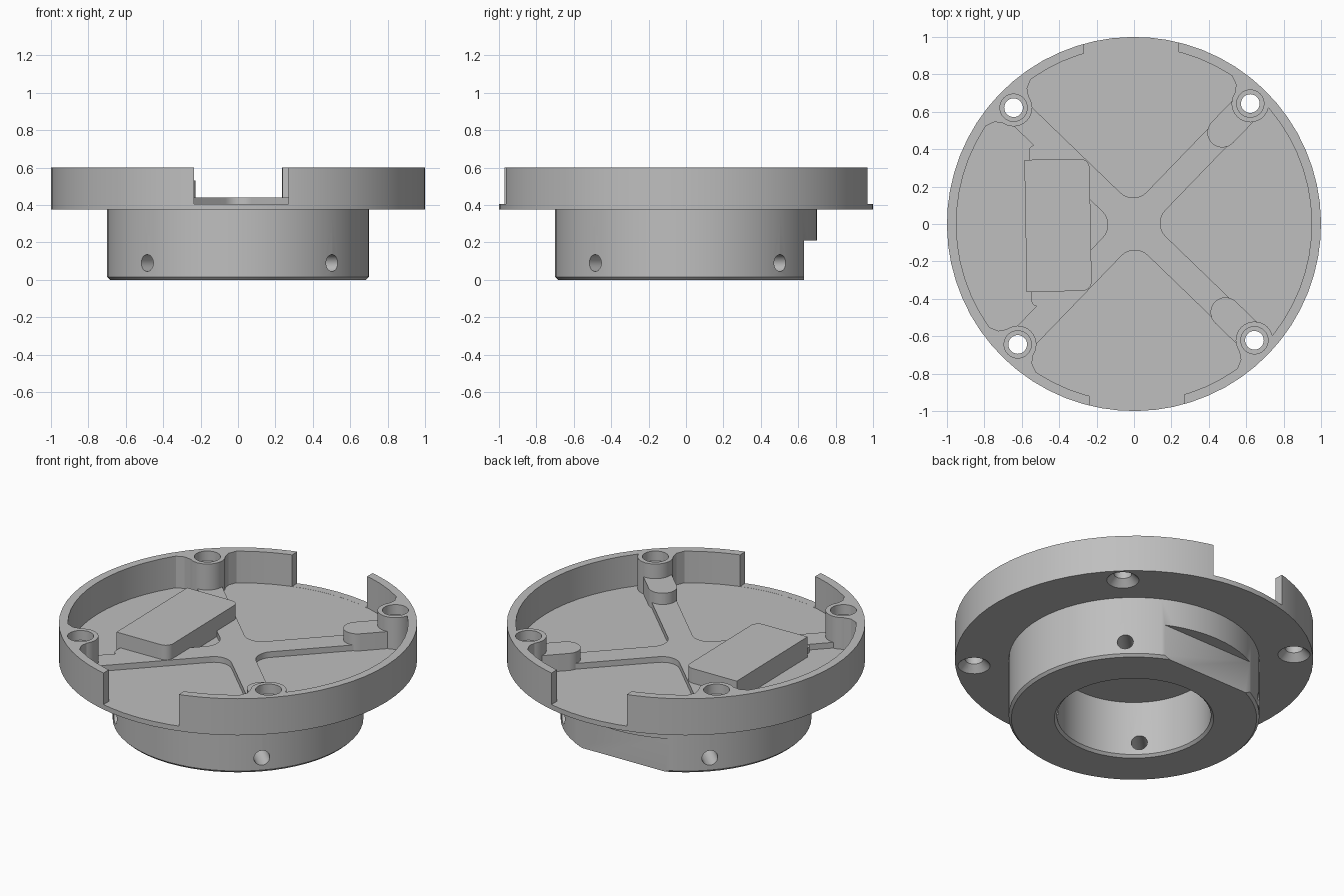
import bpy, bmesh, math
from mathutils import Matrix, Vector

cube = bpy.data.objects.get("Cube")
if cube:
    bpy.data.objects.remove(cube)

GREY = (0.52, 0.52, 0.52, 1)
grey = bpy.data.materials.new("plain grey")
grey.use_nodes = True
grey.diffuse_color = GREY
grey.node_tree.nodes["Principled BSDF"].inputs["Base Color"].default_value = GREY

DIAGONALS = [math.radians(a) for a in (45, 135, 225, 315)]
BOSS_R = 0.895
FLOOR, CROSS_TOP, TOP = 0.405, 0.44, 0.6


def finish(name, bm, matrix=Matrix()):
    bmesh.ops.recalc_face_normals(bm, faces=bm.faces)
    mesh = bpy.data.meshes.new(name)
    bm.to_mesh(mesh)
    bm.free()
    mesh.transform(matrix)
    mesh.materials.append(grey)
    obj = bpy.data.objects.new(name, mesh)
    bpy.context.collection.objects.link(obj)
    return obj


def lathe(name, profile, steps, matrix=Matrix()):
    bm = bmesh.new()
    verts = [bm.verts.new((r, 0, z)) for r, z in profile]
    edges = [bm.edges.new(pair) for pair in zip(verts, verts[1:])]
    bmesh.ops.spin(bm, geom=verts + edges, axis=(0, 0, 1), cent=(0, 0, 0),
                   angle=math.tau, steps=steps, use_duplicate=False)
    bmesh.ops.remove_doubles(bm, verts=bm.verts, dist=1e-5)
    return finish(name, bm, matrix)


def prism(name, outline, z0, z1, matrix=Matrix()):
    bm = bmesh.new()
    face = bm.faces.new([bm.verts.new((x, y, z0)) for x, y in outline])
    new = bmesh.ops.extrude_face_region(bm, geom=[face])["geom"]
    bmesh.ops.translate(bm, vec=(0, 0, z1 - z0),
                        verts=[v for v in new if isinstance(v, bmesh.types.BMVert)])
    return finish(name, bm, matrix)


def rounded(corners, steps=8):
    """Outline from (x, y, radius) corners, each replaced by an arc."""
    out = []
    for i, (x, y, r) in enumerate(corners):
        p = Vector((x, y))
        if r == 0:
            out.append(p)
            continue
        a = (Vector(corners[i - 1][:2]) - p).normalized()
        b = (Vector(corners[(i + 1) % len(corners)][:2]) - p).normalized()
        half = a.angle(b) / 2
        centre = p + (a + b).normalized() * (r / math.sin(half))
        start = p + a * (r / math.tan(half)) - centre
        end = p + b * (r / math.tan(half)) - centre
        turn = math.atan2(start.x * end.y - start.y * end.x, start.dot(end))
        for k in range(steps + 1):
            out.append(centre + Matrix.Rotation(turn * k / steps, 2) @ start)
    return out


def box(x0, x1, y0, y1):
    return [(x0, y0), (x1, y0), (x1, y1), (x0, y1)]


def spin(angle):
    return Matrix.Rotation(angle, 4, 'Z')


parts = []

# Hub, flange and rim in one turned body
body = lathe("flanged_hub", [
    (0, 0.35), (0.43, 0.35), (0.43, 0.015), (0.445, 0), (0.685, 0), (0.7, 0.015),
    (0.7, 0.375), (1, 0.375), (1, TOP), (0.95, TOP), (0.95, FLOOR), (0, FLOOR)], 64)
parts.append(body)

# Raised cross with rounded inner corners
arm_corners = []
for a in DIAGONALS:
    for side in (-0.07, 0.07):
        p = Matrix.Rotation(a, 2) @ Vector((0.85, side))
        arm_corners.append((p.x, p.y, 0))
    inner = Matrix.Rotation(a + math.pi / 4, 2) @ Vector((0.099, 0))
    arm_corners.append((inner.x, inner.y, 0.1))
parts.append(prism("floor_cross", rounded(arm_corners), 0.39, CROSS_TOP))

# Rectangular pad and its low footing
parts.append(prism("pad_footing", rounded([
    (-0.555, -0.43, 0.03), (-0.4, -0.43, 0), (-0.25, -0.3, 0),
    (-0.25, 0.3, 0), (-0.4, 0.43, 0), (-0.555, 0.43, 0.03)]), 0.39, CROSS_TOP - 0.0005))
parts.append(prism("raised_pad", rounded([
    (-0.58, -0.353, 0), (-0.232, -0.353, 0.05),
    (-0.232, 0.353, 0.05), (-0.58, 0.353, 0)]), 0.39, 0.53))

# Screw bosses, the webs joining them to the rim, and the two right-hand tabs
cutters = []
for i, a in enumerate(DIAGONALS):
    at_boss = spin(a) @ Matrix.Translation((BOSS_R, 0, 0))
    parts.append(lathe(f"screw_boss_{i + 1}", [
        (0, 0.39), (0.1, 0.39), (0.1, TOP), (0, TOP)], 32, at_boss))

    web = [(0.88, 0.1), (0.915, 0.125), (0.945, 0.2), (0.97, 0.2)]
    stub = [(0.9, 0.08), (0.97, 0.08)]
    upper = stub if i == 3 else web
    lower = stub if i == 0 else web
    outline = upper + [(x, -y) for x, y in reversed(lower)]
    parts.append(prism(f"boss_web_{i + 1}", outline, 0.39, TOP, spin(a)))

    if i in (0, 3):
        tab = rounded([(0.6, -0.08, 0.0799), (0.85, -0.08, 0),
                       (0.85, 0.08, 0), (0.6, 0.08, 0.0799)])
        parts.append(prism(f"boss_tab_{i + 1}", tab, 0.39, 0.51, spin(a)))

    # Countersunk and counterbored screw hole
    cutters.append(lathe("screw_hole_cutter", [
        (0, 0.36), (0.09, 0.36), (0.09, 0.375), (0.05, 0.415), (0.05, 0.54),
        (0.073, 0.54), (0.073, 0.7), (0, 0.7)], 32, at_boss))

# Cutters for the hub only: set-screw holes, rim gaps and back flat
body_cutters = []
for a in DIAGONALS:
    place = spin(a) @ Matrix.Translation((0.3, 0, 0.09)) @ Matrix.Rotation(math.pi / 2, 4, 'Y')
    body_cutters.append(lathe("set_screw_cutter", [
        (0, 0), (0.045, 0), (0.045, 0.6), (0, 0.6)], 24, place))
body_cutters.append(prism("rim_gap_cutter", box(-0.253, 0.253, -1.2, 1.2), FLOOR + 0.0005, 0.8))
body_cutters.append(prism("flat_cutter", box(-0.6, 0.6, 0.625, 0.9), -0.1, 0.21))

for obj in parts:
    if obj.name in ("raised_pad", "pad_footing"):
        tools = []
    else:
        tools = cutters + (body_cutters if obj is body else [])
    bpy.context.view_layer.objects.active = obj
    for tool in tools:
        mod = obj.modifiers.new("cut", 'BOOLEAN')
        mod.operation = 'DIFFERENCE'
        mod.solver = 'EXACT'
        mod.object = tool
        bpy.ops.object.modifier_apply(modifier=mod.name)

for tool in cutters + body_cutters:
    bpy.data.objects.remove(tool)

# Slight twist of the whole piece, then smooth the round surfaces
bpy.ops.object.select_all(action='DESELECT')
for obj in parts:
    obj.data.transform(spin(math.radians(1)))
    obj.select_set(True)
bpy.context.view_layer.objects.active = body
bpy.ops.object.shade_smooth_by_angle(angle=math.radians(30))
